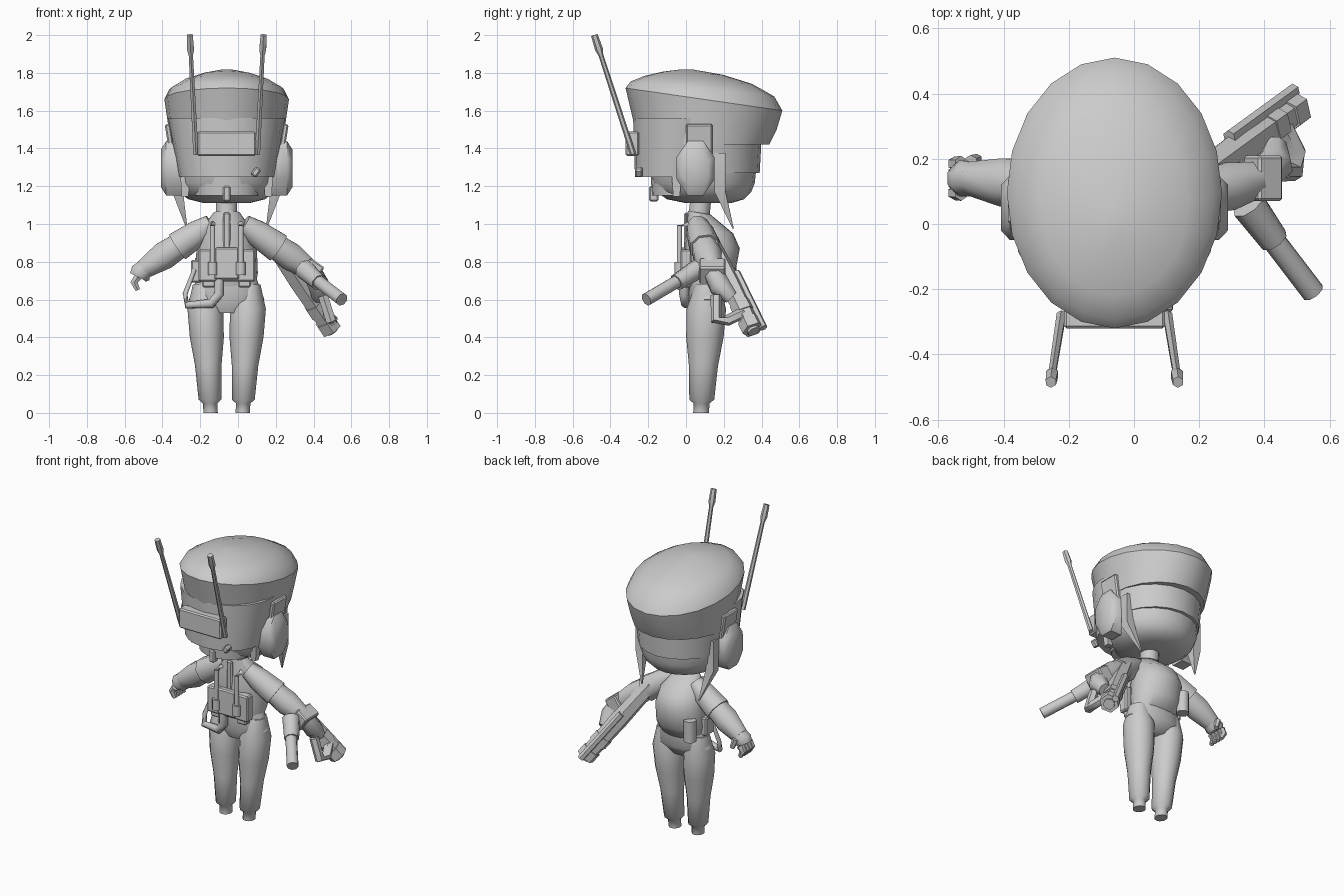
import bpy, bmesh, math
from mathutils import Vector, Matrix

default_cube = bpy.data.objects.get("Cube")
if default_cube:
    bpy.data.objects.remove(default_cube, do_unlink=True)

grey = bpy.data.materials.new("plain_grey")
grey.use_nodes = True
grey.diffuse_color = (.6, .6, .6, 1)
grey.node_tree.nodes["Principled BSDF"].inputs["Base Color"].default_value = grey.diffuse_color
MIDDLE = -.06
SIDES = {"right": -1, "left": 1}


def finish(name, bm, angle):
    bmesh.ops.recalc_face_normals(bm, faces=bm.faces)
    mesh = bpy.data.meshes.new(name)
    bm.to_mesh(mesh)
    bm.free()
    mesh.materials.append(grey)
    part = bpy.data.objects.new(name, mesh)
    bpy.context.collection.objects.link(part)
    bpy.ops.object.select_all(action='DESELECT')
    part.select_set(True)
    bpy.context.view_layer.objects.active = part
    bpy.ops.object.shade_smooth_by_angle(angle=math.radians(angle))


def skin(name, loops, angle=50):
    bm = bmesh.new()
    rows = [[bm.verts.new(point) for point in loop] for loop in loops]
    for lower, upper in zip(rows, rows[1:]):
        for i in range(len(lower)):
            bm.faces.new((lower[i - 1], lower[i], upper[i], upper[i - 1]))
    bm.faces.new(rows[0])
    bm.faces.new(rows[-1])
    finish(name, bm, angle)


def angles(count, shift=0):
    return [math.tau * (step + shift) / count for step in range(count)]


def oval(width, back, front, x=MIDDLE, count=20):
    """Tilted oval through a back and a front point, each given as depth and height."""
    back, front = Vector(back), Vector(front)
    loop = []
    for a in angles(count):
        depth, height = back.lerp(front, (1 + math.sin(a)) / 2)
        loop.append((x + width * math.cos(a), depth, height))
    return loop


def dome(name, width, back, front, apex, fullness):
    """Rounded cap that closes from a tilted oval rim to an apex."""
    tip = Vector((MIDDLE, *apex))
    loops = []
    for step in range(5):
        turn = math.radians(step * 20)
        spread = math.cos(turn) ** fullness
        loops.append([(tip.x + (x - tip.x) * spread, tip.y + (y - tip.y) * spread,
                       z + (tip.z - z) * math.sin(turn)) for x, y, z in oval(width, back, front)])
    skin(name, loops, 60)


def tube(name, points, radii, count=8):
    points = [Vector(point) for point in points]
    if not isinstance(radii, tuple):
        radii = (radii,) * len(points)
    loops = []
    for i, (point, radius) in enumerate(zip(points, radii)):
        along = points[min(i + 1, len(points) - 1)] - points[max(i - 1, 0)]
        along.normalize()
        helper = Vector((0, 1, 0)) if abs(along.y) < .8 else Vector((0, 0, 1))
        across = along.cross(helper).normalized()
        other = along.cross(across)
        loops.append([point + radius * (across * math.cos(a) + other * math.sin(a))
                      for a in angles(count, .5)])
    skin(name, loops)


def box(name, centre, size, tilt=0, bevel=.008):
    bm = bmesh.new()
    place = Matrix.Translation(centre) @ Matrix.Rotation(math.radians(tilt), 4, 'Y')
    bmesh.ops.create_cube(bm, size=1, matrix=place @ Matrix.Diagonal((*size, 1)))
    bmesh.ops.bevel(bm, geom=bm.edges[:], offset=bevel, segments=1, affect='EDGES')
    finish(name, bm, 30)


# Face, rear shell and soft cap
dome("lower_face", .28, (-.19, 1.27), (.37, 1.27), (.14, 1.11), fullness=.45)
skin("visor", [oval(.28, (-.2, 1.27), (.39, 1.27)), oval(.3, (-.2, 1.45), (.4, 1.45))])
skin("rear_shell", [oval(.25, (-.27, 1.25), (.16, 1.25)), oval(.31, (-.28, 1.56), (.28, 1.56))])
skin("nape", [oval(.17, (-.18, 1.15), (.1, 1.15)), oval(.19, (-.19, 1.3), (.1, 1.3))])
skin("cap_band", [oval(.3, (-.25, 1.42), (.44, 1.42)), oval(.31, (-.28, 1.55), (.48, 1.5)),
                  oval(.33, (-.32, 1.72), (.51, 1.6))])
dome("cap_crown", .33, (-.32, 1.72), (.51, 1.6), (0, 1.82), fullness=1.4)

# Ear muffs, flaps, hair locks and antennas
for label, side in SIDES.items():
    ear = Vector((MIDDLE + side * .3, .05, 1.295))
    skin(label + "_ear_muff", [
        [ear + Vector((side * out, .108 * size * math.cos(a), .155 * size * math.sin(a)))
         for a in angles(8, .5)] for out, size in ((-.06, 1), (.02, 1), (.048, .7))])
    box(label + "_cap_flap", ear + Vector((0, .02, .15)), (.03, .14, .17), tilt=side * 9)
    front_root = ear + Vector((-side * .04, .13, .08))
    tube(label + "_front_lock", [front_root, front_root + Vector((0, 0, -.2)),
                                 front_root + Vector((-side * .05, .07, -.4))], (.04, .04, .004), 4)
    back_root = ear + Vector((-side * .08, -.1, 0))
    tube(label + "_back_lock", [back_root, back_root - Vector((0, 0, .15))], (.04, .025), 4)
    base, tip = Vector((MIDDLE + side * .163, -.28, 1.37)), Vector((MIDDLE + side * .195, -.485, 2))
    tube(label + "_antenna", [base, base.lerp(tip, .83), base.lerp(tip, .88), tip],
         (.016, .013, .021, .018), 6)

# Radio slab behind the head
box("radio_slab", (MIDDLE, -.285, 1.425), (.31, .07, .13))
box("radio_knob", (.095, -.25, 1.275), (.035, .04, .05), tilt=35)
box("nape_tab", (MIDDLE, -.17, 1.16), (.04, .05, .08))

# Neck, torso and hips
tube("neck", [(MIDDLE, .06, .95), (MIDDLE, .08, 1.15)], .06)
skin("torso", [oval(.15, (.02, .65), (.2, .65)), oval(.165, (0, .74), (.26, .74)),
               oval(.16, (-.01, .87), (.285, .87)), oval(.14, (0, .97), (.25, .95)),
               oval(.07, (.01, 1.07), (.13, 1.05))], 60)
skin("hips", [oval(.1, (.04, .53), (.17, .53)), oval(.2, (.01, .6), (.215, .6)),
              oval(.155, (.02, .72), (.21, .72))], 60)

# Legs: each ring moves outwards and forwards with its height
LEG_PROFILE = ((.038, 0), (.038, .05), (.06, .07), (.07, .25), (.09, .4), (.095, .55), (.06, .68))
for label, side in SIDES.items():
    rings = []
    for radius, height in LEG_PROFILE:
        centre = .08 + height / 20
        rings.append(oval(radius, (centre - radius * 1.1, height), (centre + radius * 1.1, height),
                          x=MIDDLE + side * (centre + .005), count=12))
    skin(label + "_leg", rings, 60)


# Arms: a wide sleeve over a tapering forearm
def arm(label, shoulder, wrist):
    shoulder, wrist = Vector(shoulder), Vector(wrist)
    sleeve_end = shoulder.lerp(wrist, .5)
    tube(label + "_sleeve", [shoulder, shoulder.lerp(wrist, .2), sleeve_end], (.055, .075, .085))
    tube(label + "_forearm", [shoulder.lerp(wrist, .4), shoulder.lerp(wrist, .7), wrist],
         (.07, .08, .055))
    return wrist


# Free hand with curled fingers
wrist = arm("right", (-.14, .1, 1), (-.5, .14, .76))
knuckle = wrist + Vector((-.03, 0, -.04))
tube("right_palm", [wrist + Vector((.03, 0, .02)), wrist + Vector((-.02, 0, -.02)), knuckle],
     (.05, .06, .05))
for finger in range(4):
    root = knuckle + Vector((0, .03 * finger - .045, 0))
    tube("right_finger", [root, root + Vector((-.02, 0, -.03)), root + Vector((0, 0, -.07))],
         (.024, .022, .014), 6)
tube("right_thumb", [wrist + Vector((0, .05, 0)), wrist + Vector((.02, .06, -.06))], (.022, .015), 6)

# Holding hand and cuff
wrist = arm("left", (.03, .06, 1), (.39, .14, .75))
box("left_cuff", wrist, (.09, .14, .11), tilt=35)
palm = wrist + Vector((.04, .04, -.08))
tube("left_hand", [wrist, palm, palm + Vector((0, .06, -.06))], (.055, .06, .04))

# Slung weapon
rear, muzzle = Vector((.17, .12, .92)), Vector((.5, .36, .43))
tube("weapon_body", [rear, rear.lerp(muzzle, .5), rear.lerp(muzzle, .9)], (.05, .058, .052), 6)
tube("weapon_barrel", [rear.lerp(muzzle, .85), muzzle], .035)
for place in (.7, .88):
    tube("weapon_clamp", [rear.lerp(muzzle, place), rear.lerp(muzzle, place + .1)], .06, 6)
lift = Vector((-.01, .05, .02))
tube("weapon_rail", [rear.lerp(muzzle, .4) + lift, rear.lerp(muzzle, 1) + lift], .022, 6)
tube("weapon_stock", [(.35, .06, .76), (.43, -.05, .69)], (.055, .046))
tube("weapon_stock_tube", [(.42, -.04, .7), (.55, -.21, .6)], .036)
tube("weapon_grip", [(.46, .3, .53), (.5, .22, .49), (.49, .16, .49), (.45, .16, .62)], .03, 6)

# Back pack with pipes, cylinders and belt boxes
box("pack_plate", (MIDDLE, 0, .78), (.3, .06, .17))
box("pack_centre", (MIDDLE, -.02, .79), (.13, .04, .17))
box("spine_strap", (MIDDLE, 0, .96), (.04, .02, .2))
for label, side in SIDES.items():
    pipe = Vector((MIDDLE + side * .075, -.035, .8))
    tube(label + "_pack_pipe", [pipe + Vector((0, .05, .2)), pipe + Vector((0, 0, .19)), pipe], .015)
    tube(label + "_pack_cylinder", [pipe, pipe - Vector((0, 0, .07))], .027)
    box(label + "_belt_box", pipe + Vector((side * .02, .04, -.1)), (.07, .05, .07))

# Hanging hose and pouches
tube("hose", [(-.1, -.01, .72), (-.1, -.01, .63), (-.14, 0, .58), (-.27, .03, .57),
              (-.28, .05, .63), (-.23, .06, .76)], (.028, .028, .027, .02, .014, .012))
box("side_pouch", (-.22, .1, .75), (.06, .09, .12))
tube("front_pouch", [(-.19, .23, .68), (-.19, .23, .82)], .04)
